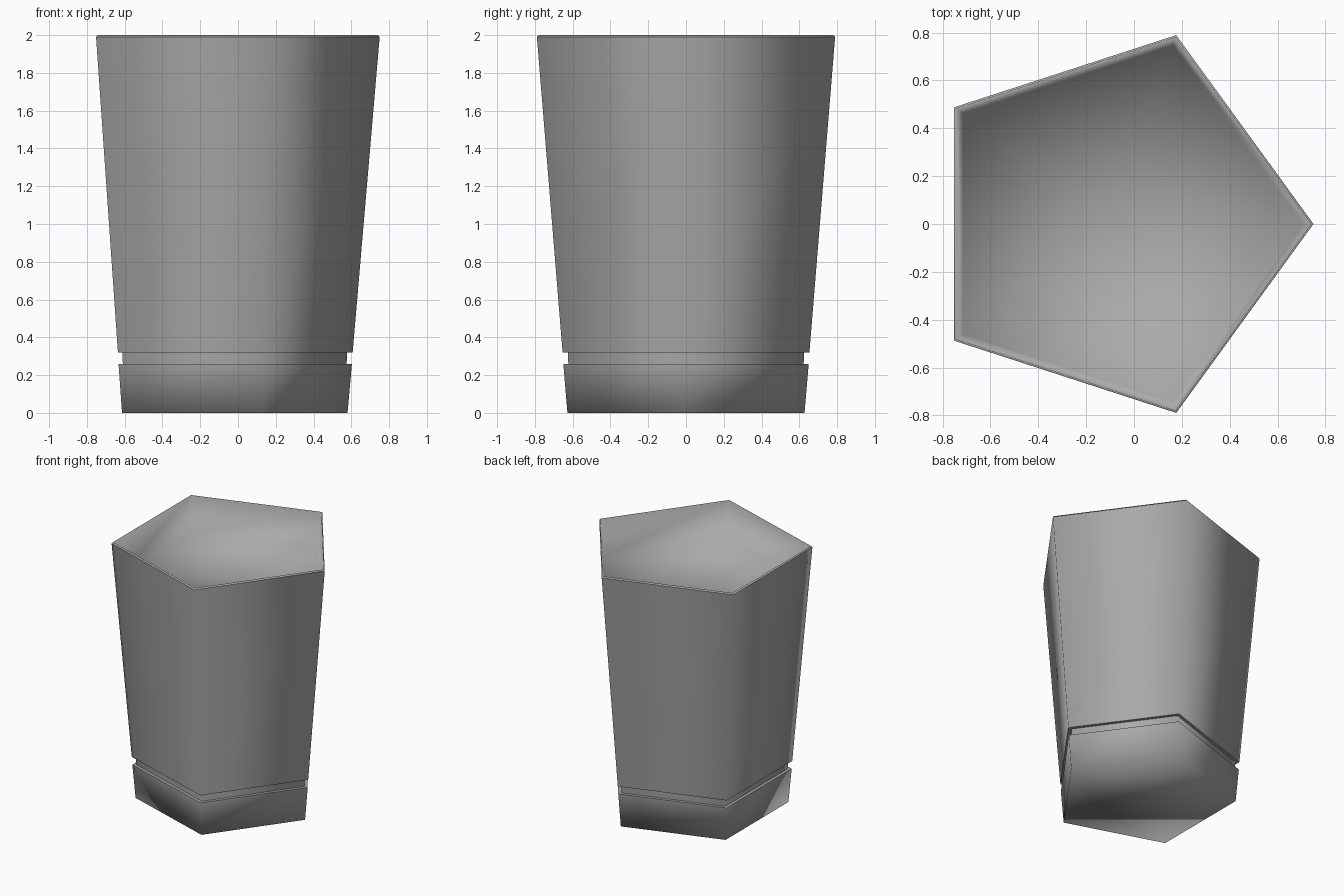
import bpy, bmesh, math

cube = bpy.data.objects.get("Cube")
if cube:
    bpy.data.objects.remove(cube, do_unlink=True)

SIDES = 5
CENTRE_X = -0.08  # offset that centres the pentagon's bounding box

grey = bpy.data.materials.new("plain grey")
grey.use_nodes = True
colour = (0.4, 0.4, 0.4, 1)
grey.diffuse_color = colour
grey.node_tree.nodes["Principled BSDF"].inputs["Base Color"].default_value = colour


def ring(bm, radius, z):
    step = 2 * math.pi / SIDES
    return [bm.verts.new((CENTRE_X + radius * math.cos(i * step),
                          radius * math.sin(i * step), z)) for i in range(SIDES)]


# Profile from the underside, up the outside, over the rim to the inside floor:
# radius, height, whether the ring is a crisp edge
profile = [
    (0.66, 0.0, False),
    (0.683, 0.26, True),    # base block
    (0.655, 0.26, True),    # groove
    (0.658, 0.32, True),
    (0.687, 0.32, True),    # tapered wall
    (0.83, 1.99, True),
    (0.82, 2.0, False),     # thin rim
    (0.785, 1.72, False),   # inside floor
]

bm = bmesh.new()
rings = [ring(bm, r, z) for r, z, _ in profile]
for low, high in zip(rings, rings[1:]):
    for i in range(SIDES):
        j = (i + 1) % SIDES
        bm.faces.new((low[i], low[j], high[j], high[i]))

# Underside and inside floor
bm.faces.new(list(reversed(rings[0])))
middle = bm.verts.new((CENTRE_X, 0, profile[-1][1]))
for i in range(SIDES):
    bm.faces.new((rings[-1][i], rings[-1][(i + 1) % SIDES], middle))
bmesh.ops.recalc_face_normals(bm, faces=bm.faces[:])

# Smooth shading with crisp groove and rim edges
for face in bm.faces:
    face.smooth = True
for verts, (_, _, crisp) in zip(rings, profile):
    for i in range(SIDES):
        edge = bm.edges.get((verts[i], verts[(i + 1) % SIDES]))
        edge.smooth = not crisp

mesh = bpy.data.meshes.new("cup")
bm.to_mesh(mesh)
bm.free()
mesh.materials.append(grey)
cup = bpy.data.objects.new("cup", mesh)
bpy.context.collection.objects.link(cup)
